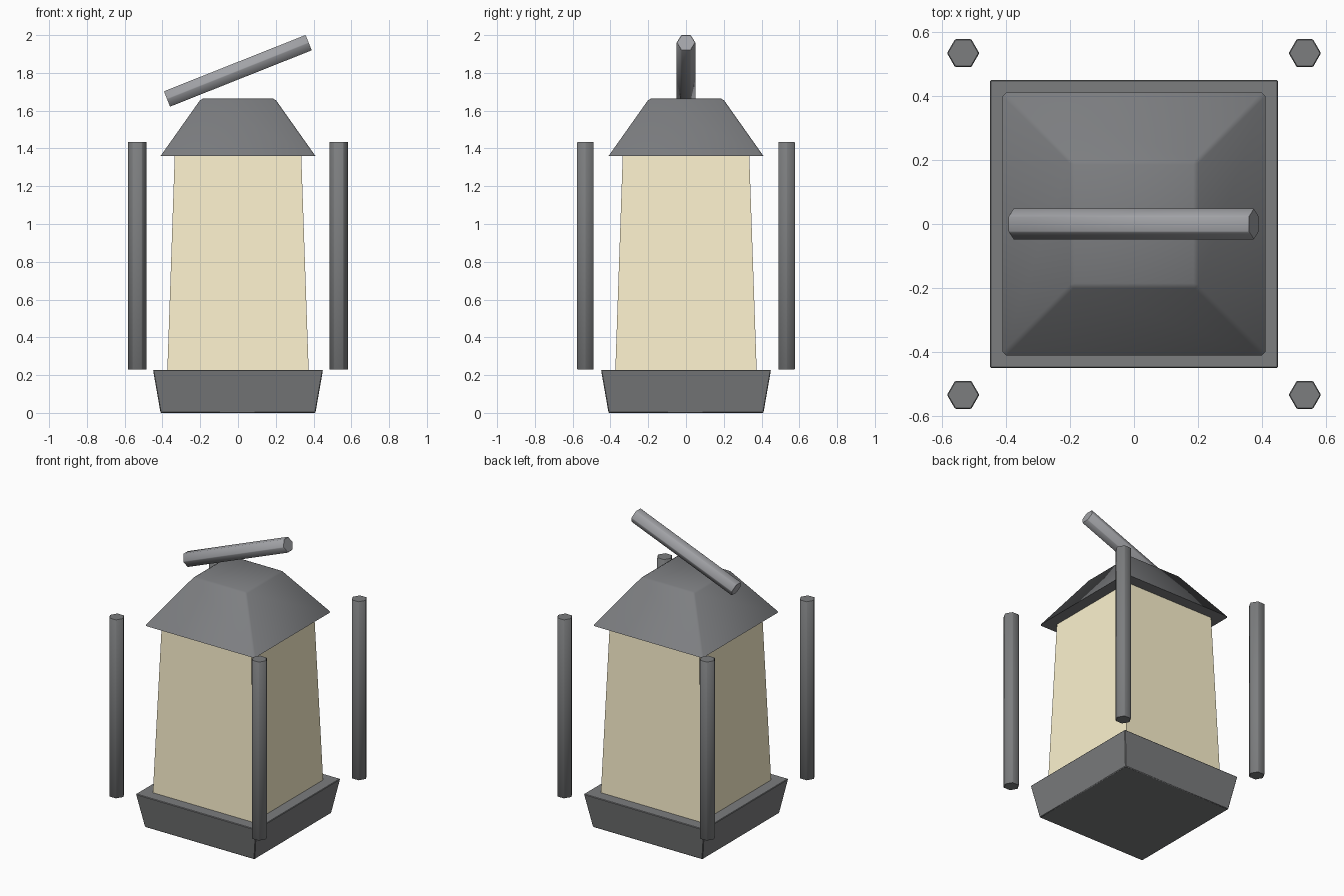
import bpy
import bmesh
from math import radians, sqrt, atan2, hypot

if "Cube" in bpy.data.objects:
    bpy.data.objects.remove(bpy.data.objects["Cube"])


def material(name, r, g, b):
    mat = bpy.data.materials.new(name)
    mat.diffuse_color = (r, g, b, 1)
    mat.use_nodes = True
    mat.node_tree.nodes["Principled BSDF"].inputs["Base Color"].default_value = mat.diffuse_color
    return mat


iron = material("dark_iron", 0.2, 0.205, 0.21)
roof_metal = material("roof_metal", 0.205, 0.21, 0.22)
steel = material("handle_steel", 0.36, 0.365, 0.385)
cream = material("cream_pane", 0.98, 0.89, 0.62)


def finish(name, mat, bevel=0.0, keep_bottom=False):
    """Name, colour, chamfer the edges and soften the shading."""
    ob = bpy.context.object
    ob.name = name
    ob.data.materials.append(mat)
    if bevel:
        bm = bmesh.new()
        bm.from_mesh(ob.data)
        edges = [e for e in bm.edges
                 if not keep_bottom or max(v.co.z for v in e.verts) > 0]
        bmesh.ops.bevel(bm, geom=edges, offset=bevel, segments=1,
                        affect='EDGES', profile=0.5)
        bm.to_mesh(ob.data)
        bm.free()
    bpy.ops.object.shade_smooth_by_angle(angle=radians(40))


def frustum(name, half_bottom, half_top, z0, z1, mat, **options):
    """Square tapered block between two heights."""
    bpy.ops.mesh.primitive_cone_add(
        vertices=4, radius1=half_bottom * sqrt(2), radius2=half_top * sqrt(2),
        depth=z1 - z0, location=(0, 0, (z0 + z1) / 2), rotation=(0, 0, radians(45)))
    finish(name, mat, **options)


def hex_bar(name, length, location, rotation, mat):
    """Six-sided bar with chamfered edges."""
    bpy.ops.mesh.primitive_cylinder_add(
        vertices=6, radius=0.0505, depth=length, location=location, rotation=rotation)
    finish(name, mat, bevel=0.003)


# Base
frustum("base", 0.41, 0.45, 0.0, 0.228, iron, bevel=0.004)

# Lamp body
frustum("lamp_body", 0.374, 0.335, 0.228, 1.36, cream)

# Roof, chamfered on the slopes and top, sharp at the eaves
frustum("roof", 0.41, 0.195, 1.36, 1.664, roof_metal, bevel=0.01, keep_bottom=True)

# Corner posts
for sx, side in ((-1, "left"), (1, "right")):
    for sy, end in ((-1, "front"), (1, "back")):
        hex_bar(f"{end}_{side}_post", 1.205, (sx * 0.533, sy * 0.533, 0.832),
                (0, 0, radians(30)), iron)

# Tilted handle
dx, dz = 0.75, 0.298
hex_bar("handle", hypot(dx, dz), (-0.001, 0, 1.811), (0, atan2(dx, dz), 0), steel)
